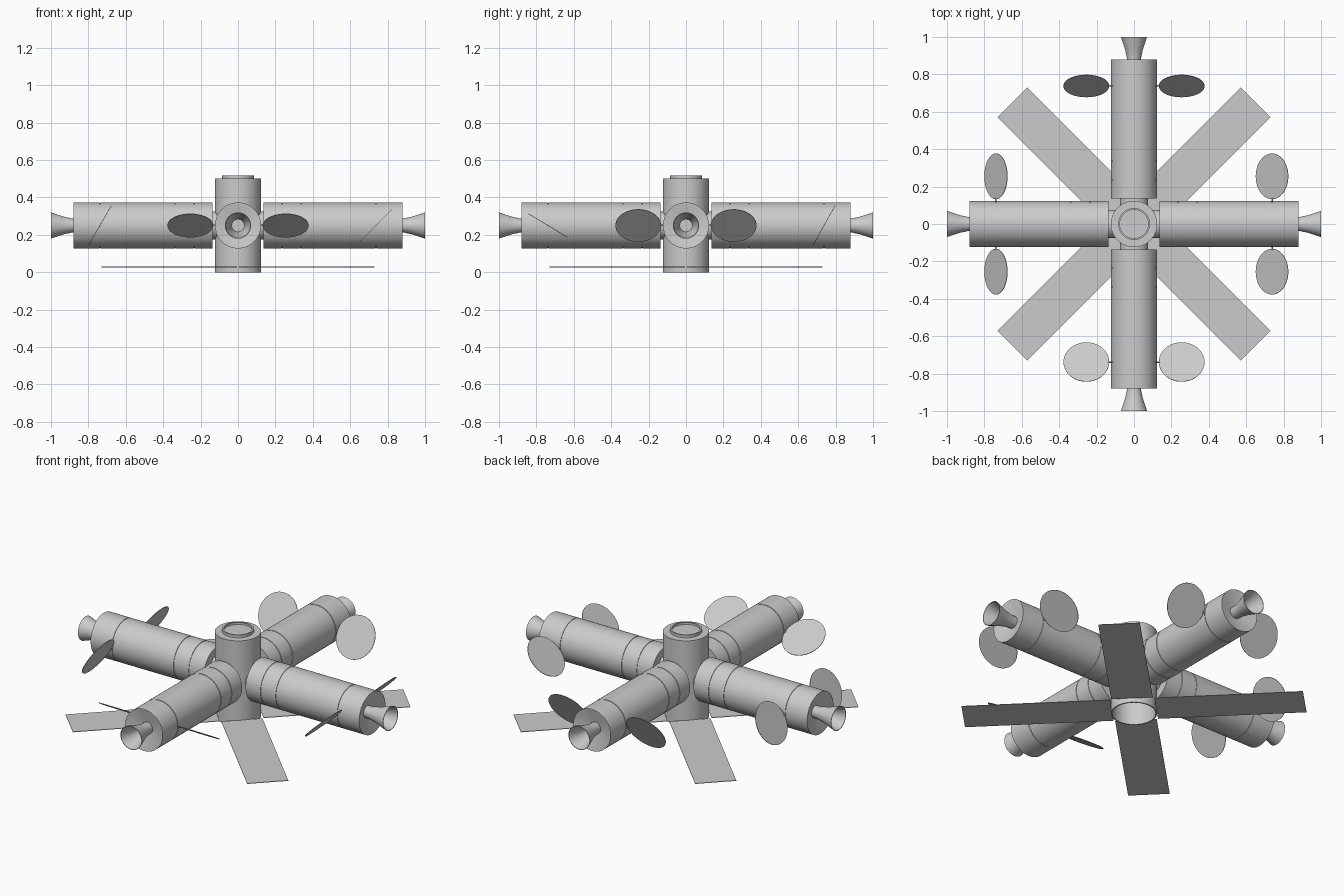
import bpy
import bmesh
from math import radians, pi, cos, sin
from mathutils import Matrix

cube = bpy.data.objects.get("Cube")
if cube:
    bpy.data.objects.remove(cube, do_unlink=True)

grey = bpy.data.materials.new("hull grey")
grey.use_nodes = True
grey.diffuse_color = (0.6, 0.6, 0.6, 1)
grey.node_tree.nodes["Principled BSDF"].inputs["Base Color"].default_value = (0.6, 0.6, 0.6, 1)


def finish(name, bm, matrix):
    bmesh.ops.remove_doubles(bm, verts=bm.verts, dist=1e-5)
    bmesh.ops.recalc_face_normals(bm, faces=bm.faces)
    mesh = bpy.data.meshes.new(name)
    bm.to_mesh(mesh)
    bm.free()
    mesh.materials.append(grey)
    for poly in mesh.polygons:
        poly.use_smooth = True
    mesh.set_sharp_from_angle(angle=radians(30))
    obj = bpy.data.objects.new(name, mesh)
    obj.matrix_world = matrix
    bpy.context.collection.objects.link(obj)
    return obj


def lathe(name, profile, matrix=Matrix(), sides=64):
    """Turn (radius, height) points around the local z axis."""
    bm = bmesh.new()
    rings = []
    for i in range(sides):
        a = 2 * pi * i / sides
        rings.append([bm.verts.new((r * cos(a), r * sin(a), h)) for r, h in profile])
    for i in range(sides):
        here, after = rings[i], rings[(i + 1) % sides]
        for j in range(len(profile) - 1):
            quad = [here[j], after[j], after[j + 1], here[j + 1]]
            if profile[j][0] == 0:
                quad.pop(1)
            elif profile[j + 1][0] == 0:
                quad.pop(2)
            bm.faces.new(quad)
    return finish(name, bm, matrix)


def rod(radius, low, high):
    return [(0, low), (radius, low), (radius, high), (0, high)]


def box(name, size, matrix):
    bm = bmesh.new()
    bmesh.ops.create_cube(bm, size=1, matrix=Matrix.Diagonal((*size, 1)))
    return finish(name, bm, matrix)


# Central hub: open underneath, with a rimmed hatch on top
lathe("central_hub", [(0, 0.49), (0.117, 0.49), (0.117, 0), (0.124, 0), (0.124, 0.5),
                      (0.085, 0.5), (0.085, 0.516), (0.076, 0.516), (0.076, 0.504), (0, 0.504)])

# Arm module with seam grooves and a dished outer end
R = 0.123
arm_profile = [(0, 0.1), (0.075, 0.1), (0.075, 0.136), (R, 0.136)]
for seam in (0.235, 0.335, 0.738):
    arm_profile += [(R, seam - 0.002), (R - 0.003, seam - 0.002),
                    (R - 0.003, seam + 0.002), (R, seam + 0.002)]
arm_profile += [(R, 0.88), (R - 0.006, 0.88), (0.03, 0.845), (0, 0.845)]

# Hollow flared engine bell
bell_profile = [(0, 0.835), (0.034, 0.835), (0.036, 0.88), (0.047, 0.93), (0.07, 1),
                (0.067, 1), (0.044, 0.93), (0.034, 0.885), (0, 0.885)]

# Four arms, each with a pair of dishes at its own tilt
arms = {"left": (0, 45), "back": (90, 61), "right": (180, 120), "front": (270, 31)}
for side, (heading, tilt) in arms.items():
    base = Matrix.Translation((0, 0, 0.25)) @ Matrix.Rotation(radians(heading), 4, 'Z')
    outward = base @ Matrix.Rotation(pi / 2, 4, 'Y')
    lathe(side + "_arm", arm_profile, outward)
    lathe(side + "_engine_bell", bell_profile, outward, 48)
    joint = base @ Matrix.Translation((0.738, 0, 0))
    lathe(side + "_dish_axle", rod(0.004, -0.14, 0.14),
          joint @ Matrix.Rotation(pi / 2, 4, 'X'), 8)
    for label, y in (("a", 0.255), ("b", -0.255)):
        lathe(side + "_dish_" + label, rod(0.122, -0.0015, 0.0015),
              joint @ Matrix.Translation((0, y, 0)) @ Matrix.Rotation(-radians(tilt), 4, 'Y'))

# Four flat panels on the diagonals
for i in range(4):
    turn = Matrix.Rotation(pi / 4 + i * pi / 2, 4, 'Z')
    box("flat_panel_%d" % (i + 1), (0.8, 0.224, 0.003),
        turn @ Matrix.Translation((0.52, 0, 0.028)))
